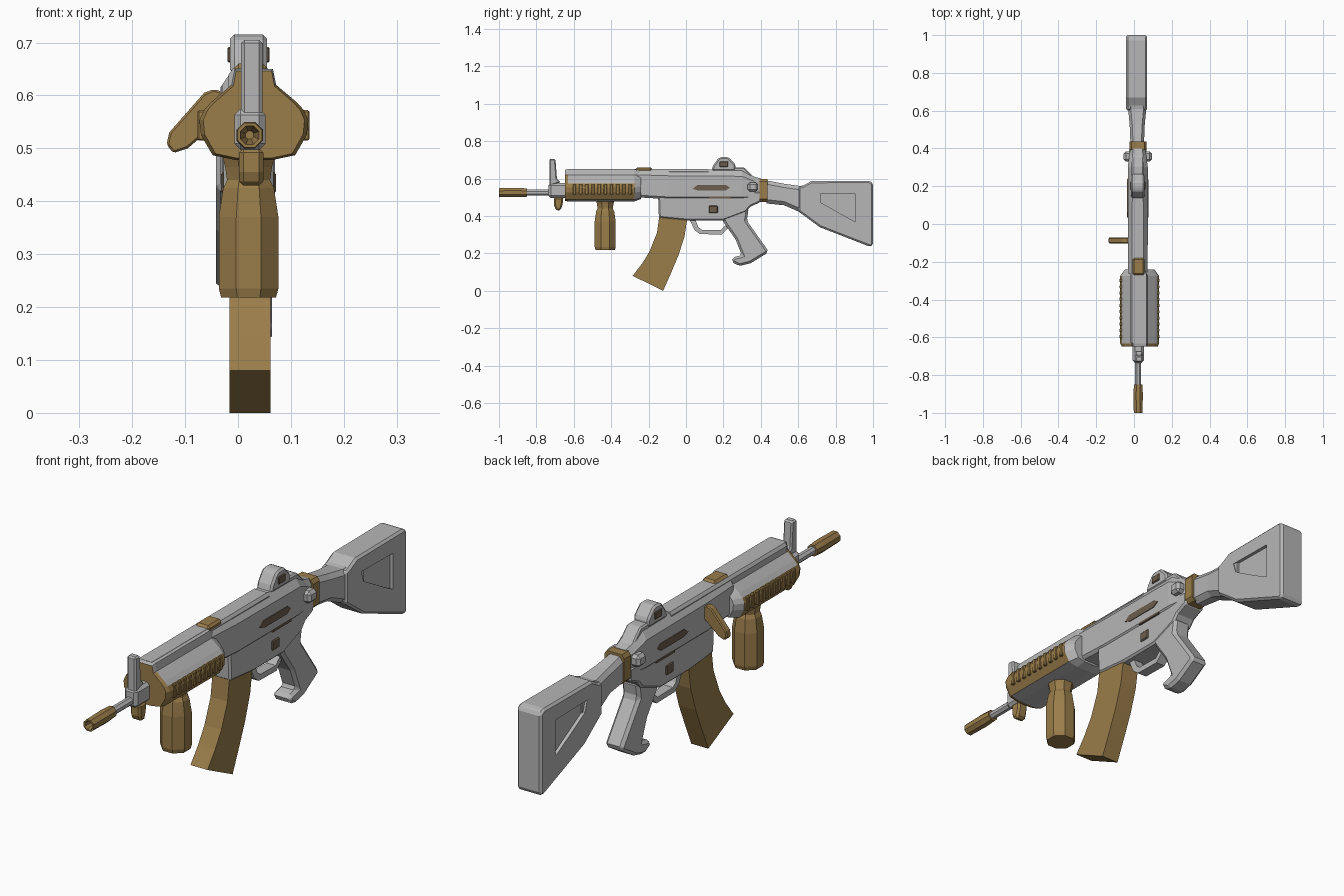
import bpy, bmesh, math
from mathutils import Vector

if "Cube" in bpy.data.objects:
    bpy.data.objects.remove(bpy.data.objects["Cube"])

def material(name, rgb):
    m = bpy.data.materials.new(name)
    m.diffuse_color = (*rgb, 1)
    m.use_nodes = True
    m.node_tree.nodes["Principled BSDF"].inputs["Base Color"].default_value = m.diffuse_color
    return m

GREY = material("grey metal", (0.47, 0.47, 0.47))
BROWN = material("tan brown", (0.32, 0.203, 0.068))
DARK = material("dark brown", (0.15, 0.11, 0.075))
CX = 0.02  # centre plane of the body

def finish(name, bm, mats, bevel=0):
    bmesh.ops.recalc_face_normals(bm, faces=bm.faces)
    me = bpy.data.meshes.new(name)
    bm.to_mesh(me)
    bm.free()
    for m in mats:
        me.materials.append(m)
    ob = bpy.data.objects.new(name, me)
    bpy.context.collection.objects.link(ob)
    if bevel:
        b = ob.modifiers.new("bevel", 'BEVEL')
        b.width, b.segments = bevel, 1
    return ob

def loft(name, rings, *mats, bevel=0, rule=None):
    """Skin a list of equal-length 3D rings and cap both ends."""
    bm = bmesh.new()
    vs = [[bm.verts.new(p) for p in r] for r in rings]
    n = len(vs[0])
    for a, b in zip(vs, vs[1:]):
        for i in range(n):
            bm.faces.new((a[i], a[(i + 1) % n], b[(i + 1) % n], b[i]))
    bm.faces.new(vs[0])
    bm.faces.new(vs[-1])
    if rule:
        bmesh.ops.recalc_face_normals(bm, faces=bm.faces)
        for f in bm.faces:
            f.material_index = rule(f.calc_center_median(), f.normal)
    return finish(name, bm, mats, bevel)

def plate(name, profile, x0, x1, mat, bevel=0):
    """Extrude a (y, z) profile across x."""
    return loft(name, [[(x, y, z) for y, z in profile] for x in (x0, x1)], mat, bevel=bevel)

def box(name, x0, x1, y0, y1, z0, z1, mat, bevel=0):
    return plate(name, [(y0, z0), (y1, z0), (y1, z1), (y0, z1)], x0, x1, mat, bevel)

def section(y, cx, z0, z1, w, top, bot):
    """Rectangle across y with chamfered top and bottom corners."""
    h = [(w - bot, z0), (w, z0 + bot), (w, z1 - top), (w - top * .7, z1)]
    return [(cx + a, y, z) for a, z in h] + [(cx - a, y, z) for a, z in reversed(h)]

def ring(c, r, axis, n=8):
    out = []
    for i in range(n):
        t = (i + .5) * math.tau / n
        a, b = r * math.cos(t), r * math.sin(t)
        out.append(Vector(c) + Vector((a, 0, b) if axis == 'y' else (a, b, 0)))
    return out

# Barrel and hollow muzzle
loft("barrel", [ring((.022, y, .525), .017, 'y') for y in (-.87, -.6)], GREY)
loft("muzzle", [ring((.022, y, .525), r, 'y') for y, r in
     ((-.85, .018), (-.85, .024), (-.9, .027), (-1, .025), (-1, .019), (-.95, .008))], BROWN)

# Front sight and lug below it
plate("front_sight_post", [(-.73, .56), (-.73, .705), (-.698, .705), (-.69, .60), (-.67, .58)],
      .006, .046, GREY, .006)
box("front_sight_block", -.007, .052, -.735, -.62, .497, .575, GREY, .012)
plate("front_lug", [(-.705, .50), (-.705, .455), (-.695, .43), (-.67, .43), (-.66, .46), (-.655, .50)],
      .002, .048, BROWN, .008)

# Handguard: brown sides and front cap, grey top and bottom
half = [(.035, .478), (.078, .487), (.100, .525), (.103, .553), (.094, .573), (.080, .588),
        (.042, .62), (.036, .65)]
def guard_ring(y, s):
    pts = half + [(-a, z) for a, z in reversed(half)]
    return [(.03 + a * s, y, .56 + (z - .56) * (.4 + .6 * s)) for a, z in pts]
def guard_rule(c, n):
    if n.y < -.9 or (c.y < -.63 and c.z < .62):
        return 1
    return 1 if abs(c.x - .03) > .07 and c.z < .57 and c.y < -.27 else 0
loft("handguard", [guard_ring(y, s) for y, s in
     ((-.648, .93), (-.632, 1), (-.275, 1), (-.24, .75))], GREY, BROWN, rule=guard_rule)
for side in (-1, 1):
    for i in range(10):
        y = -.605 + i * .033
        x = .03 + side * .097
        box("handguard_rib", x - .01, x + .008, y, y + .018, .515, .572, BROWN, .003)

# Vertical foregrip
loft("foregrip", [ring((CX, -.432, z), r, 'z') for z, r in
     ((.218, .056), (.235, .061), (.37, .061), (.425, .052), (.44, .044), (.465, .048), (.49, .055))], BROWN)

# Upper and lower receiver
loft("upper_receiver", [section(y, CX, z0, z1, w, t, .012) for y, z0, z1, w, t in
     ((-.265, .50, .65, .05, .03), (-.1, .49, .65, .053, .035), (.30, .49, .647, .053, .035),
      (.365, .49, .61, .045, .025), (.40, .485, .60, .038, .02))], GREY)
plate("lower_receiver", [(-.15, .53), (-.145, .39), (.01, .375), (.20, .375), (.32, .42),
      (.345, .45), (.40, .475), (.40, .53)], -.027, .067, GREY, .008)
loft("top_cover", [section(y, CX, .60, .651, .038, .012, 0) for y in (-.63, .12)], GREY)
box("top_latch", -.008, .056, -.27, -.18, .625, .66, BROWN, .009)

# Trigger guard loop
outer = [(.02, .38), (.045, .325), (.075, .303), (.19, .301), (.225, .335)]
inner = [(.212, .352), (.185, .324), (.085, .326), (.066, .34), (.05, .38)]
plate("trigger_guard", outer + inner, .0, .042, GREY)

# Pistol grip
plate("pistol_grip", [(.19, .39), (.205, .36), (.265, .275), (.298, .19), (.25, .178), (.243, .155),
      (.285, .132), (.345, .147), (.44, .205), (.435, .22), (.325, .375), (.335, .44), (.2, .44)],
      -.016, .064, GREY, .012)

# Curved magazine
mag = [(-.14, .42, .012, .42), (-.155, .31, -.008, .29), (-.195, .21, -.04, .19),
       (-.235, .145, -.08, .095), (-.285, .08, -.122, 0)]
loft("magazine", [[(-.016, a, b), (.061, a, b), (.061, c, d), (-.016, c, d)] for a, b, c, d in mag], BROWN)

# Side slots, selector and rear lugs on both sides
slot = [(.035, .545), (.065, .535), (.21, .535), (.235, .55), (.215, .565), (.06, .565)]
for s in (-1, 1):
    def span(a, b):
        return sorted((CX + s * a, CX + s * b))
    plate("side_slot", slot, *span(.050, .056), DARK)
    box("lower_slot", *span(.045, .055), .12, .24, .494, .503, DARK)
    box("selector", *span(.04, .052), .122, .17, .415, .455, DARK, .004)
    box("rear_lug", *span(.03, .075), .33, .385, .53, .58, GREY, .012)
    box("sight_screw", *span(.03, .040), .18, .225, .662, .692, DARK, .003)

# Rear sight
plate("rear_sight", [(.135, .64), (.145, .67), (.17, .705), (.185, .715), (.225, .715), (.25, .69),
      (.265, .675), (.265, .64)], -.015, .055, GREY, .008)
plate("rear_sight_base", [(.13, .63), (.16, .66), (.31, .66), (.37, .60), (.3, .60)],
      -.012, .052, GREY, .006)

# Charging handle on the left side
knob = [(-.135, .507), (-.122, .491), (-.095, .50), (-.03, .555), (.0, .56), (.0, .597),
        (-.045, .612), (-.064, .605), (-.13, .53)]
loft("charging_handle", [[(x, y, z) for x, z in knob] for y in (-.102, -.072)], BROWN, bevel=.004)

# Stock: collar, neck and recessed butt
loft("stock_collar", [section(y, CX, .475, .598, .045, .015, .015) for y in (.393, .437)], BROWN)
loft("stock_neck", [section(y, .017, a, b, w, .02, .02) for y, a, b, w in
     ((.43, .467, .59, .036), (.525, .457, .572, .04), (.61, .42, .56, .048), (.72, .36, .58, .05))], GREY)
butt = plate("stock_butt", [(.60, .425), (.60, .555), (.625, .562), (.67, .586), (.98, .588), (1, .575),
             (1, .245), (.985, .235), (.715, .34)], -.042, .07, GREY, .02)
recess = [(.70, .52), (.905, .517), (.905, .37), (.875, .385), (.715, .475)]
for x in (-.062, .056):
    cutter = plate("recess_cutter", recess, x, x + .034, GREY)
    cutter.hide_render = True
    cutter.display_type = 'WIRE'
    b = butt.modifiers.new("recess", 'BOOLEAN')
    b.operation, b.object = 'DIFFERENCE', cutter
